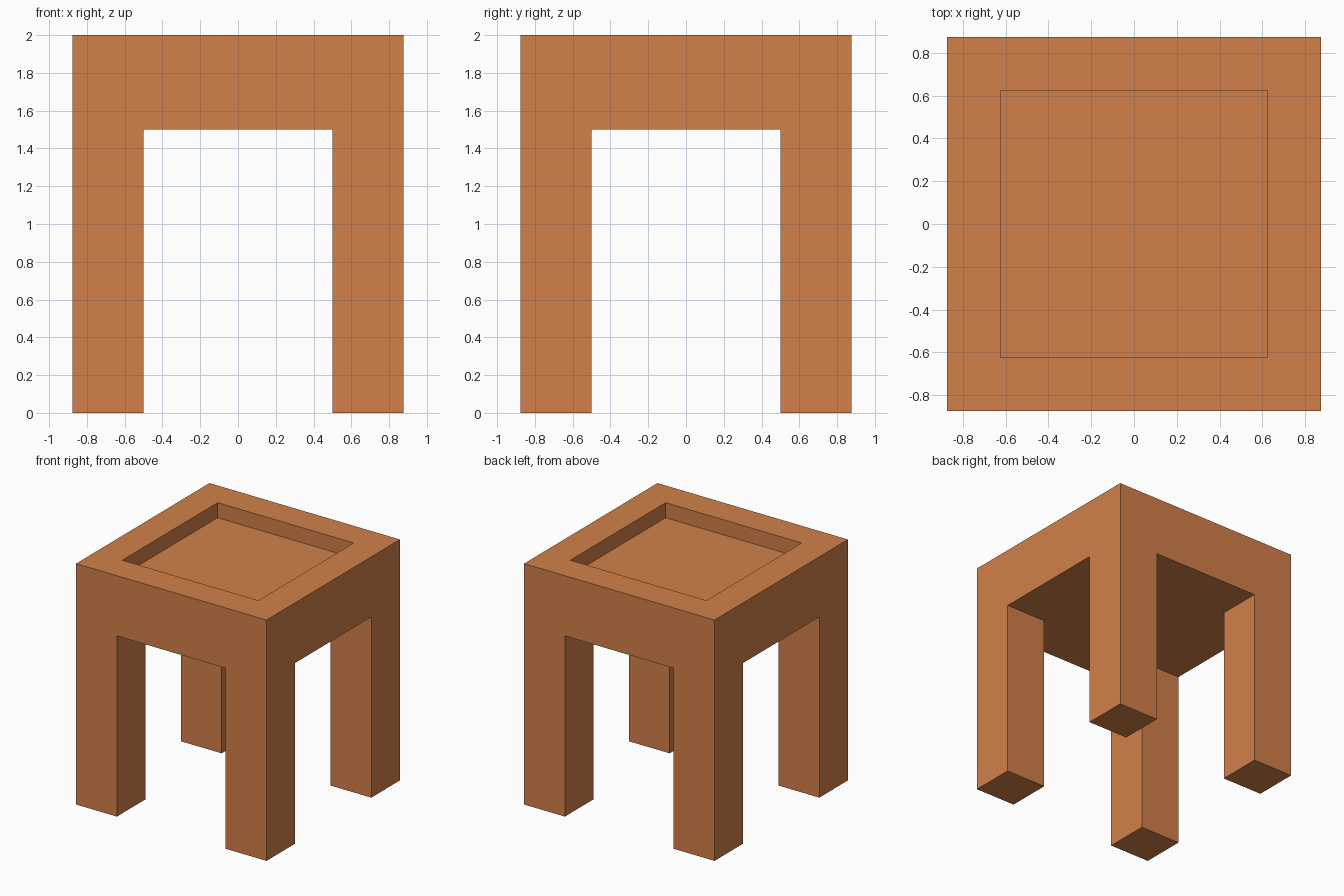
import bpy
import bmesh
from mathutils import Matrix, Vector

HALF = 0.875        # half width of the stool
HEIGHT = 2.0
UNDERSIDE = 1.5     # height where the legs meet the seat
LEG_INNER = 0.5     # inner face of each leg
RIM = 0.25          # width of the rim around the recess
RECESS = 0.125      # depth of the recess

default = bpy.data.objects.get("Cube")
if default:
    bpy.data.objects.remove(default, do_unlink=True)


def make_material(name, rgb):
    mat = bpy.data.materials.new(name)
    mat.use_nodes = True
    mat.diffuse_color = (*rgb, 1)
    mat.node_tree.nodes["Principled BSDF"].inputs["Base Color"].default_value = (*rgb, 1)
    return mat


def extrude(bm, faces, dz):
    """Push faces along z with new walls behind them, leaving no face inside."""
    result = bmesh.ops.extrude_face_region(bm, geom=faces)
    verts = [g for g in result["geom"] if isinstance(g, bmesh.types.BMVert)]
    bmesh.ops.translate(bm, verts=verts, vec=(0, 0, dz))
    bmesh.ops.delete(bm, geom=[f for f in faces if f.is_valid], context='FACES')


bm = bmesh.new()

# Seat block
size = Vector((2 * HALF, 2 * HALF, HEIGHT - UNDERSIDE))
centre = Vector((0, 0, (HEIGHT + UNDERSIDE) / 2))
bmesh.ops.create_cube(bm, size=1, matrix=Matrix.Translation(centre) @ Matrix.Diagonal(size.to_4d()))

# Legs drawn down from the corners of the underside
for axis in (Vector((1, 0, 0)), Vector((0, 1, 0))):
    for side in (-1, 1):
        bmesh.ops.bisect_plane(bm, geom=bm.verts[:] + bm.edges[:] + bm.faces[:],
                               plane_co=axis * side * LEG_INNER, plane_no=axis)
bm.normal_update()
corners = []
for face in bm.faces:
    c = face.calc_center_median()
    if face.normal.z < -0.9 and min(abs(c.x), abs(c.y)) > LEG_INNER:
        corners.append(face)
extrude(bm, corners, -UNDERSIDE)

# Merge coplanar faces so sides run unbroken from seat to floor
bm.normal_update()
bmesh.ops.dissolve_limit(bm, angle_limit=0.02, verts=bm.verts[:], edges=bm.edges[:])

# Square recess in the top
bm.normal_update()
top = [f for f in bm.faces if f.calc_center_median().z > HEIGHT - 0.01]
bmesh.ops.inset_region(bm, faces=top, thickness=RIM, use_even_offset=True)
extrude(bm, top, -RECESS)
bmesh.ops.recalc_face_normals(bm, faces=bm.faces[:])

mesh = bpy.data.meshes.new("stool_body")
bm.to_mesh(mesh)
bm.free()
mesh.materials.append(make_material("warm_brown_wood", (0.64, 0.216, 0.067)))
stool = bpy.data.objects.new("stool_body", mesh)
bpy.context.collection.objects.link(stool)
